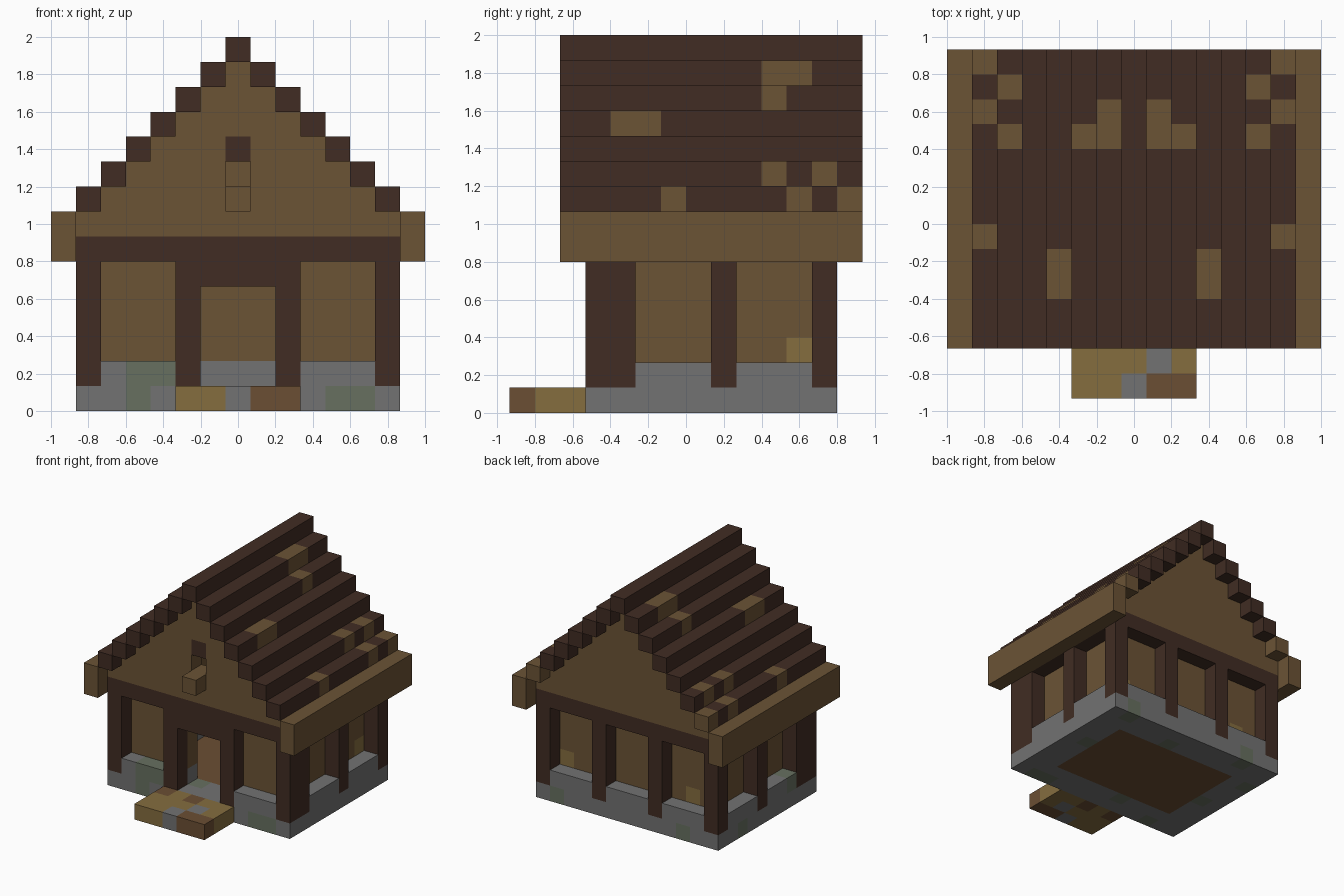
import bpy, bmesh
from mathutils import Vector

if "Cube" in bpy.data.objects:
    bpy.data.objects.remove(bpy.data.objects["Cube"], do_unlink=True)

U = 2 / 15  # edge length of one building block


def material(name, hex_code):
    def linear(c):
        return c / 12.92 if c <= 0.04045 else ((c + 0.055) / 1.055) ** 2.4
    rgb = [linear(v / 255) for v in bytes.fromhex(hex_code)]
    mat = bpy.data.materials.new(name)
    mat.use_nodes = True
    mat.diffuse_color = (*rgb, 1)
    bsdf = mat.node_tree.nodes["Principled BSDF"]
    bsdf.inputs["Base Color"].default_value = (*rgb, 1)
    bsdf.inputs["Roughness"].default_value = 0.9
    return mat


MATS = {
    "timber": material("dark timber", "412c23"),
    "plank": material("brown plank", "6b5335"),
    "oak": material("reddish plank", "6b4e33"),
    "stone": material("grey stone", "727272"),
    "moss": material("mossy stone", "677060"),
    "straw": material("ochre plank", "856d3f"),
}
NAMES = list(MATS)
blocks = {}  # block position -> (part, colour)


def fill(part, colour, xs, ys, zs):
    """Fill an inclusive range of blocks; a part of None carves them away."""
    for x in range(xs[0], xs[1] + 1):
        for y in range(ys[0], ys[1] + 1):
            for z in range(zs[0], zs[1] + 1):
                if part:
                    blocks[x, y, z] = (part, colour)
                else:
                    blocks.pop((x, y, z), None)


def block(part, colour, x, y, z):
    fill(part, colour, (x, x), (y, y), (z, z))


# Stone base around a plank floor
fill("stone_base", "stone", (-6, 6), (-4, 5), (0, 1))
fill(None, None, (-4, 4), (-2, 3), (0, 1))
fill("floor", "oak", (-4, 4), (-2, 3), (0, 0))

# Moss on the base
fill("stone_base", "moss", (-4, -3), (-4, -4), (1, 1))
fill("stone_base", "moss", (4, 5), (-4, -4), (0, 0))
for x, y, z in ((-4, -4, 0), (5, 5, 0), (-4, 5, 0), (-6, 3, 0), (-6, -2, 1),
                (5, 1, 0), (1, 4, 0), (-5, 0, 0), (-1, -3, 0)):
    block("stone_base", "moss", x, y, z)

# Recessed walls
fill("walls", "plank", (-5, 5), (-3, 4), (2, 6))
fill(None, None, (-4, 4), (-2, 3), (2, 6))
for x in (5, -4):
    block("walls", "straw", x, 4, 2)

# Timber posts
for x in (-6, -2, 2, 6):
    for y in (-4, 5):
        fill("posts", "timber", (x, x), (y, y), (1, 5))
for x in (-6, 6):
    for y in (-3, 1):
        fill("posts", "timber", (x, x), (y, y), (1, 5))

# Ring beam and door lintel
for y in (-4, 5):
    fill("ring_beam", "timber", (-6, 6), (y, y), (6, 6))
for x in (-6, 6):
    fill("ring_beam", "timber", (x, x), (-4, 5), (6, 6))
fill("door_lintel", "timber", (-1, 1), (-4, -4), (5, 5))

# Doorway
fill(None, None, (-1, 1), (-4, -3), (1, 4))

# Stepped gables
for part, y in (("front_gable", -4), ("back_gable", 5)):
    for z in range(7, 14):
        fill(part, "plank", (z - 13, 13 - z), (y, y), (z, z))

# Small gable window with sill and head
block("window_sill", "plank", 0, -5, 8)
fill(None, None, (0, 0), (-4, -4), (9, 9))
block("window_head", "timber", 0, -4, 10)

# Roof courses, ridge and eaves, with lighter repair patches
patches = {1: (3, 4), 2: (3,), 3: (-3, -2), 5: (3, 5), 6: (-1, 4, 6)}
fill("roof_ridge", "timber", (0, 0), (-5, 6), (14, 14))
for side, s in (("left", 1), ("right", -1)):
    for i in range(1, 7):
        fill(side + "_roof", "timber", (s * i, s * i), (-5, 6), (14 - i, 14 - i))
        for y in patches.get(i, ()):
            block(side + "_roof", "plank", s * i, y, 14 - i)
    fill(side + "_eave", "plank", (7 * s, 7 * s), (-5, 6), (6, 7))

# Front step with mixed planks and stones
fill("front_step", "straw", (-2, 2), (-7, -5), (0, 0))
fill("front_step", "oak", (1, 2), (-7, -7), (0, 0))
for x, y, colour in ((0, -7, "stone"), (1, -6, "stone"), (-2, -5, "oak"), (0, -5, "oak")):
    block("front_step", colour, x, y, 0)


def build(part):
    """Turn the outer faces of one part's blocks into a clean mesh."""
    bm = bmesh.new()
    for pos, (owner, colour) in blocks.items():
        if owner != part:
            continue
        centre = Vector((pos[0], pos[1] + 0.5, pos[2] + 0.5))
        for axis in range(3):
            for sign in (-1, 1):
                n = Vector((0, 0, 0))
                n[axis] = sign
                if tuple(int(a + b) for a, b in zip(pos, n)) in blocks:
                    continue
                a = Vector((0, 0, 0))
                a[(axis + 1) % 3] = 1
                b = n.cross(a)
                ring = (-a - b, a - b, a + b, b - a)
                face = bm.faces.new([bm.verts.new((centre + (n + c) / 2) * U) for c in ring])
                face.material_index = NAMES.index(colour)
    bmesh.ops.remove_doubles(bm, verts=bm.verts, dist=U / 100)
    bmesh.ops.dissolve_limit(bm, angle_limit=0.01, verts=bm.verts, edges=bm.edges,
                             delimit={'MATERIAL'})
    mesh = bpy.data.meshes.new(part)
    bm.to_mesh(mesh)
    bm.free()
    for mat in MATS.values():
        mesh.materials.append(mat)
    bpy.context.collection.objects.link(bpy.data.objects.new(part, mesh))


for part in sorted({owner for owner, _ in blocks.values()}):
    build(part)
